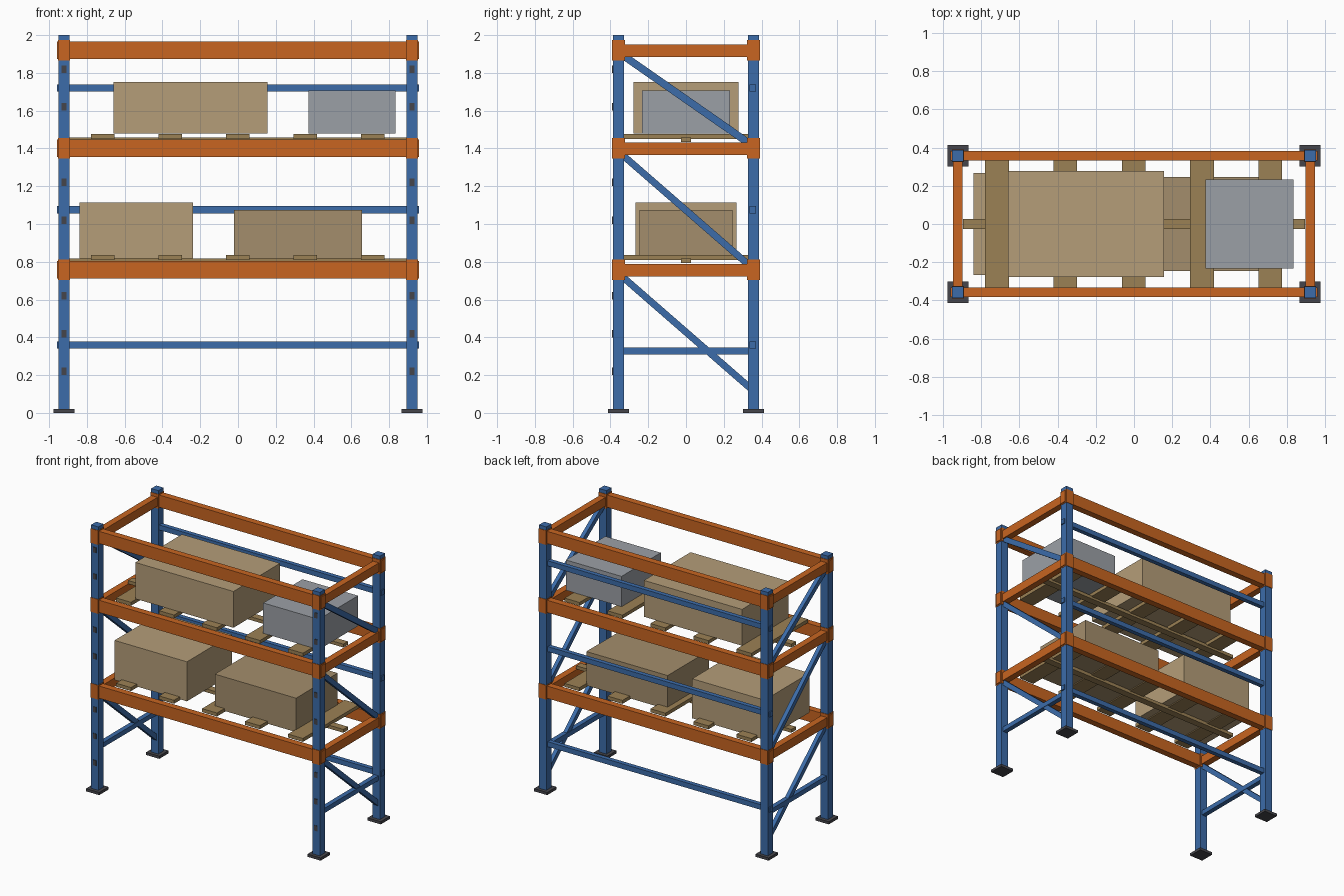
import bpy, bmesh
from mathutils import Vector, Matrix

if "Cube" in bpy.data.objects:
    bpy.data.objects.remove(bpy.data.objects["Cube"])


def material(name, rgb):
    m = bpy.data.materials.new(name)
    m.diffuse_color = (*rgb, 1)
    m.use_nodes = True
    m.node_tree.nodes["Principled BSDF"].inputs["Base Color"].default_value = m.diffuse_color
    return m


BLUE = material("blue_steel", (0.045, 0.15, 0.40))
ORANGE = material("orange_steel", (0.58, 0.13, 0.015))
DARK = material("dark_steel", (0.06, 0.06, 0.07))
WOOD = material("wood", (0.33, 0.22, 0.09))
CARD_A = material("cardboard_light", (0.46, 0.34, 0.19))
CARD_B = material("cardboard_dark", (0.37, 0.27, 0.15))
GREY = material("grey_crate", (0.33, 0.35, 0.38))


def make(name, bm, mat):
    me = bpy.data.meshes.new(name)
    bm.to_mesh(me)
    bm.free()
    me.materials.append(mat)
    ob = bpy.data.objects.new(name, me)
    bpy.context.collection.objects.link(ob)
    return ob


# Box given by its extents along x, y and z
def box(name, x, y, z, mat):
    bm = bmesh.new()
    size = Vector((x[1] - x[0], y[1] - y[0], z[1] - z[0]))
    mid = Vector((x[0] + x[1], y[0] + y[1], z[0] + z[1])) / 2
    bmesh.ops.create_cube(bm, size=1, matrix=Matrix.Translation(mid) @ Matrix.Diagonal((*size, 1)))
    return make(name, bm, mat)


def around(c, half):
    return (c - half, c + half)


# Slanted bar with vertical ends, profile in the yz plane
def slanted_bar(name, x, y0, z0, y1, z1, half_h, half_w, mat):
    bm = bmesh.new()
    pts = [(y0, z0 - half_h), (y1, z1 - half_h), (y1, z1 + half_h), (y0, z0 + half_h)]
    face = bm.faces.new([bm.verts.new((x - half_w, y, z)) for y, z in pts])
    new = bmesh.ops.extrude_face_region(bm, geom=[face])["geom"]
    bmesh.ops.translate(bm, vec=(2 * half_w, 0, 0),
                        verts=[v for v in new if isinstance(v, bmesh.types.BMVert)])
    bmesh.ops.recalc_face_normals(bm, faces=bm.faces)
    return make(name, bm, mat)


PX, PY = 0.921, 0.357
LEVELS = (0.757, 1.402, 1.92)

# Uprights, foot plates, beam connectors and front slots
for sx in (-1, 1):
    for sy in (-1, 1):
        x, y = sx * PX, sy * PY
        box("upright", around(x, 0.03), around(y, 0.03), (0.01, 2), BLUE)
        box("foot_plate", around(x, 0.055), around(y, 0.055), (0, 0.02), DARK)
        for z in LEVELS:
            box("beam_connector", around(x, 0.032), around(y, 0.0335), around(z, 0.054), ORANGE)
    for i in range(9):
        z = 0.22 + 0.2 * i
        if min(abs(z - level) for level in LEVELS) > 0.08:
            box("upright_slot", around(sx * PX, 0.013), (-0.391, -0.38), around(z, 0.02), DARK)

# Long beams and end beams
for z in LEVELS:
    for sy in (-1, 1):
        box("long_beam", (-0.959, 0.959), around(sy * PY, 0.025), around(z, 0.046), ORANGE)
    for sx in (-1, 1):
        box("end_beam", around(sx * PX, 0.025), (-PY, PY), around(z - 0.003, 0.033), ORANGE)

# Bracing on both ends and across the back
for sx in (-1, 1):
    x = sx * PX
    box("end_brace", around(x, 0.018), (-PY, PY), around(0.328, 0.018), BLUE)
    for top, bottom in ((1.89, 1.43), (1.36, 0.785), (0.715, 0.14)):
        slanted_bar("diagonal_brace", x, -0.33, top, 0.33, bottom, 0.024, 0.015, BLUE)
for z in (0.36, 1.075, 1.72):
    box("back_brace", (-0.959, 0.959), around(0.353, 0.017), around(z, 0.019), BLUE)

# Shelf decks: a centre runner with cross slats
for top in (0.836, 1.477):
    box("deck_runner", (-0.895, 0.895), around(0, 0.027), (top - 0.043, top - 0.018), WOOD)
    for i in range(5):
        box("deck_slat", around(-0.717 + 0.3575 * i, 0.062), around(0, 0.336), (top - 0.026, top), WOOD)

# Stored cartons
box("upper_large_carton", (-0.66, 0.156), around(0, 0.277), (1.48, 1.753), CARD_A)
box("upper_grey_crate", (0.373, 0.835), around(0, 0.233), (1.48, 1.708), GREY)
box("lower_left_carton", (-0.84, -0.238), around(0, 0.267), (0.818, 1.115), CARD_A)
box("lower_right_carton", (-0.02, 0.656), around(0, 0.247), (0.818, 1.073), CARD_B)
